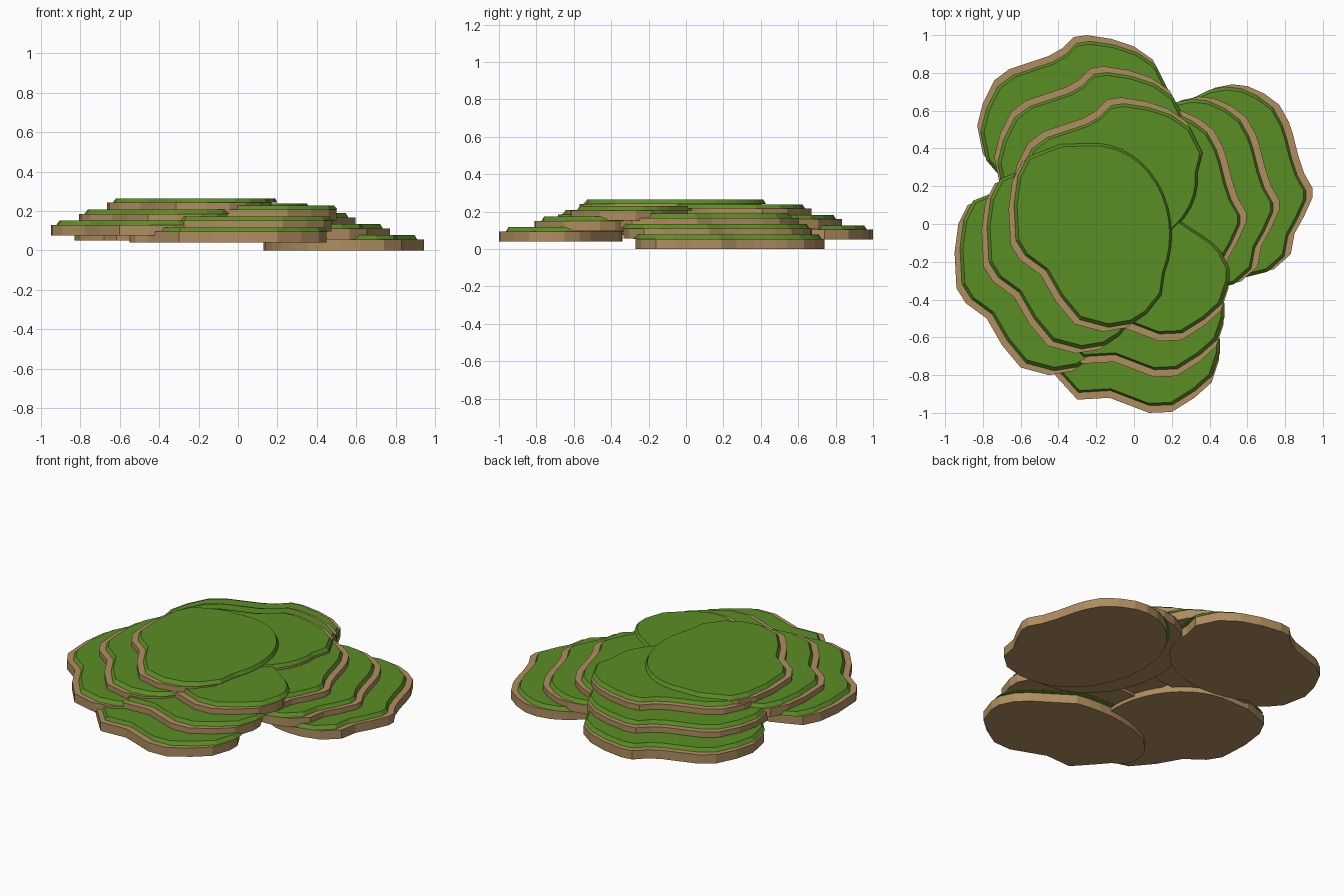
import bpy
import bmesh
from math import cos, sin, radians
from mathutils import Vector

default_cube = bpy.data.objects.get("Cube")
if default_cube:
    bpy.data.objects.remove(default_cube, do_unlink=True)

LAYERS = 3
SOIL_HEIGHT = 0.055
GRASS_HEIGHT = 0.022
RISE = 0.056


def flat_material(name, colour):
    material = bpy.data.materials.new(name)
    material.use_nodes = True
    material.diffuse_color = (*colour, 1)
    shader = material.node_tree.nodes["Principled BSDF"]
    shader.inputs["Base Color"].default_value = (*colour, 1)
    shader.inputs["Roughness"].default_value = 0.9
    return material


soil = flat_material("earth brown", (0.43, 0.27, 0.115))
grass = flat_material("grass green", (0.105, 0.27, 0.018))


def ellipse_arc(centre, radii, start, end, steps=14):
    """Smooth inner side of a terrace."""
    angles = [radians(start + (end - start) * i / steps) for i in range(steps + 1)]
    return [Vector((centre[0] + radii[0] * cos(a), centre[1] + radii[1] * sin(a)))
            for a in angles]


def slab(name, outline, z, height, material, taper=1.0):
    """Prism with an optionally narrowed top rim."""
    middle = sum(outline, Vector((0, 0))) / len(outline)
    bm = bmesh.new()
    lower = [bm.verts.new((p.x, p.y, z)) for p in outline]
    upper = []
    for p in outline:
        q = middle + (p - middle) * taper
        upper.append(bm.verts.new((q.x, q.y, z + height)))
    bm.faces.new(list(reversed(lower)))
    bm.faces.new(upper)
    count = len(outline)
    for i in range(count):
        j = (i + 1) % count
        bm.faces.new((lower[i], lower[j], upper[j], upper[i]))
    bmesh.ops.recalc_face_normals(bm, faces=bm.faces)
    mesh = bpy.data.meshes.new(name)
    bm.to_mesh(mesh)
    bm.free()
    mesh.materials.append(material)
    bpy.context.collection.objects.link(bpy.data.objects.new(name, mesh))


def terrace_stack(side, base, step, rugged, arc):
    """Stepped terraces, each with a soil slab and a shifted grass cap."""
    outline = [Vector(p) for p in rugged] + ellipse_arc(*arc)
    step = Vector(step)
    for layer in range(LAYERS):
        z = base + RISE * layer
        ground = [p + step * layer for p in outline]
        turf = [p + step * 0.2 for p in ground]
        label = f"{side}_terrace_{layer + 1}"
        slab(label + "_soil", ground, z, SOIL_HEIGHT, soil)
        slab(label + "_grass", turf, z + SOIL_HEIGHT, GRASS_HEIGHT, grass, taper=0.967)


# Lowest stack, on the model's left
terrace_stack(
    "left", 0, (-.175, -.065),
    [(.62, -.27), (.74, -.24), (.83, -.16), (.85, -.05), (.9, .04), (.945, .14),
     (.945, .19), (.9, .27), (.87, .36), (.84, .48), (.82, .54), (.77, .63), (.69, .69),
     (.6, .73)],
    ((.54, .235), (.41, .505), 93, 268))

# Front stack
terrace_stack(
    "front", .04, (.025, .19),
    [(-.46, -.75), (-.4, -.82), (-.3, -.93), (-.13, -.92), (.08, -1), (.2, -.995),
     (.32, -.92), (.41, -.84), (.45, -.72), (.45, -.65), (.41, -.57), (.35, -.51),
     (.23, -.43)],
    ((-.05, -.62), (.5, .28), 70, 200))

# Back stack
terrace_stack(
    "back", .05, (.09, -.165),
    [(.165, .74), (.14, .79), (.1, .87), (0, .94), (-.12, .98), (-.25, 1), (-.32, .99),
     (-.38, .93), (-.45, .89), (-.66, .82), (-.74, .76), (-.8, .64), (-.83, .52),
     (-.8, .37), (-.74, .3), (-.68, .25)],
    ((-.34, .6), (.48, .39), 235, 365))

# Highest stack, on the model's right
terrace_stack(
    "right", .075, (.143, .115),
    [(-.7, .17), (-.78, .14), (-.88, .1), (-.93, 0), (-.95, -.15), (-.94, -.34),
     (-.89, -.42), (-.78, -.5), (-.7, -.64), (-.6, -.76), (-.45, -.8), (-.33, -.78),
     (-.25, -.73), (-.17, -.63)],
    ((-.53, -.31), (.415, .485), -25, 95))
